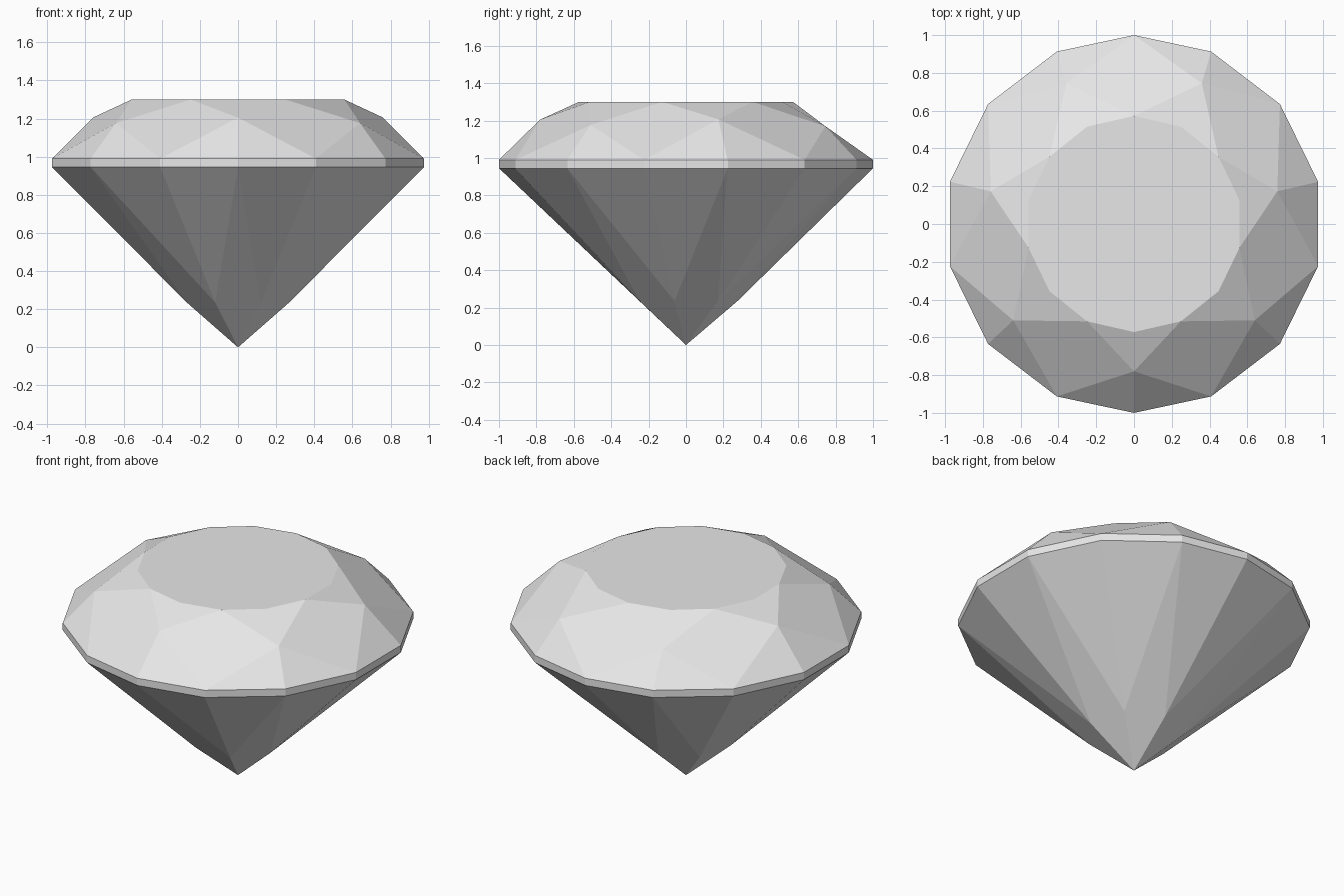
import bpy
import bmesh
from math import sin, cos, radians

if "Cube" in bpy.data.objects:
    bpy.data.objects.remove(bpy.data.objects["Cube"], do_unlink=True)

FOLD = 7           # facet groups around the stone
N = FOLD * 2       # corners of the girdle and table
STEP = 360 / N

# Pale grey stone
stone = bpy.data.materials.new("pale grey stone")
stone.use_nodes = True
colour = (0.8, 0.8, 0.8, 1)
stone.diffuse_color = colour
stone.node_tree.nodes["Principled BSDF"].inputs["Base Color"].default_value = colour

bm = bmesh.new()


def point(angle, radius, z):
    """Vertex at an angle measured from the front."""
    a = radians(angle)
    return bm.verts.new((radius * sin(a), -radius * cos(a), z))


def face(*verts):
    bm.faces.new(verts)


# Rings of corners; the girdle spacing and shoulders are slightly uneven
half = [0, 24.1, 50.6, 77.1, 102.9, 129.4, 155.9, 180]
girdle_angles = half + [360 - a for a in half[-2:0:-1]]
shoulder_radii = [0.78, 0.818, 0.778, 0.827]
shoulder_radii += shoulder_radii[:0:-1]

table = [point(i * STEP, 0.572, 1.3) for i in range(N)]
shoulder = [point(2 * i * STEP, r, 1.205 - 0.75 * (r - 0.78))
            for i, r in enumerate(shoulder_radii)]
upper = [point(a, 1, 0.99) for a in girdle_angles]
lower = [point(a, 1, 0.945) for a in girdle_angles]
low = [point((2 * i + 1) * STEP, 0.275, 0.235) for i in range(FOLD)]
culet = point(0, 0, 0)

# Table
face(*table)

for i in range(FOLD):
    e, o, p = 2 * i, 2 * i + 1, 2 * i - 1     # even corner, next and previous odd
    n = (e + 2) % N
    s, s_next = shoulder[i], shoulder[(i + 1) % FOLD]
    # Crown: star facet, kite facet, upper girdle facets
    face(s, table[o], table[e], table[p])
    face(s, upper[o], s_next, table[o])
    face(s, upper[e], upper[o])
    face(s, upper[p], upper[e])
    # Girdle band
    face(upper[e], lower[e], lower[o], upper[o])
    face(upper[o], lower[o], lower[n], upper[n])
    # Pavilion: main kite and lower girdle facets
    face(culet, low[i], lower[e], low[i - 1])
    face(low[i], lower[o], lower[e])
    face(low[i], lower[n], lower[o])

bmesh.ops.recalc_face_normals(bm, faces=bm.faces)
mesh = bpy.data.meshes.new("cut_gemstone")
bm.to_mesh(mesh)
bm.free()
mesh.materials.append(stone)
gem = bpy.data.objects.new("cut_gemstone", mesh)
bpy.context.collection.objects.link(gem)
